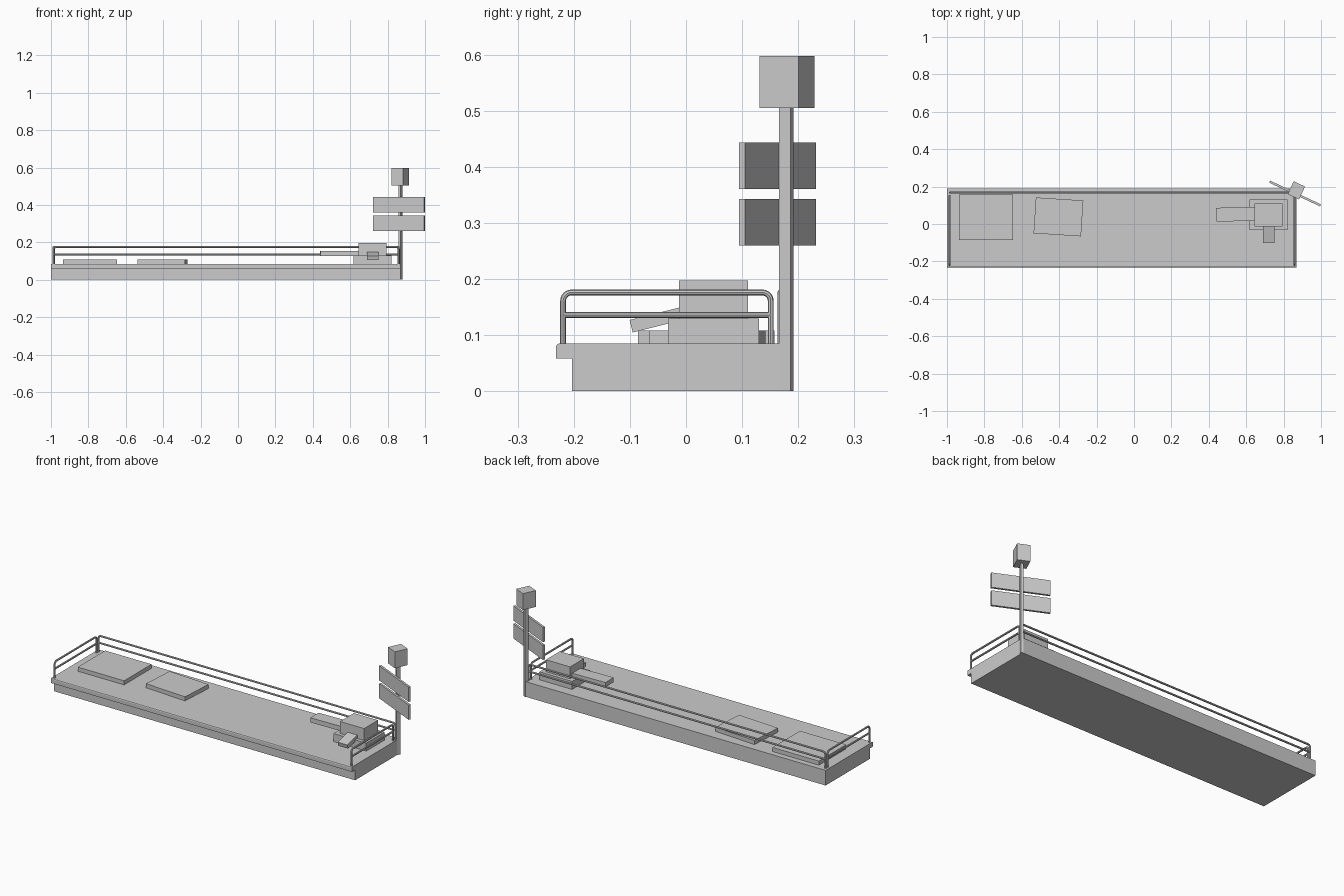
import bpy, bmesh, math
from mathutils import Vector, Matrix

if "Cube" in bpy.data.objects:
    bpy.data.objects.remove(bpy.data.objects["Cube"])

def add_mesh(name, bm):
    bmesh.ops.recalc_face_normals(bm, faces=bm.faces)
    me = bpy.data.meshes.new(name)
    bm.to_mesh(me)
    bm.free()
    ob = bpy.data.objects.new(name, me)
    bpy.context.collection.objects.link(ob)
    return ob

def box(name, center, size, rot=(0, 0, 0)):
    bm = bmesh.new()
    bmesh.ops.create_cube(bm, size=1, matrix=Matrix.Diagonal((*size, 1)))
    ob = add_mesh(name, bm)
    ob.location = center
    ob.rotation_euler = [math.radians(a) for a in rot]
    return ob

def extrude_x(name, profile, x0, x1):
    bm = bmesh.new()
    face = bm.faces.new([bm.verts.new((x0, y, z)) for y, z in profile])
    new = bmesh.ops.extrude_face_region(bm, geom=[face])["geom"]
    bmesh.ops.translate(bm, vec=(x1 - x0, 0, 0),
                        verts=[v for v in new if isinstance(v, bmesh.types.BMVert)])
    return add_mesh(name, bm)

def tube(name, paths, r=0.0052):
    cu = bpy.data.curves.new(name, 'CURVE')
    cu.dimensions = '3D'
    cu.bevel_depth = r
    cu.bevel_resolution = 2
    cu.use_fill_caps = True
    for pts in paths:
        sp = cu.splines.new('POLY')
        sp.points.add(len(pts) - 1)
        for p, co in zip(sp.points, pts):
            p.co = (*co, 1)
    ob = bpy.data.objects.new(name, cu)
    bpy.context.collection.objects.link(ob)
    bpy.ops.object.select_all(action='DESELECT')
    bpy.context.view_layer.objects.active = ob
    ob.select_set(True)
    bpy.ops.object.convert(target='MESH')
    bpy.ops.object.shade_smooth_by_angle(angle=math.radians(40))

def railing(name, a, b, z0=0.084, z1=0.176, zm=0.136, r=0.015):
    # hoop with rounded top corners plus a middle bar
    a, b = Vector((*a, 0)), Vector((*b, 0))
    d = (b - a).normalized()
    up = Vector((0, 0, 1))
    def corner(base, direction):
        c = base + direction * r + up * (z1 - r)
        return [c - direction * r * math.cos(t) + up * r * math.sin(t)
                for t in (i * math.pi / 12 for i in range(7))]
    hoop = [a + up * z0] + corner(a, d) + corner(b, -d)[::-1] + [b + up * z0]
    tube(name, [hoop, [a + up * zm, b + up * zm]])

# Platform with overhanging, bevelled front lip
extrude_x("platform", [(-0.203, 0), (0.189, 0), (0.189, 0.085), (-0.226, 0.085),
                       (-0.230, 0.083), (-0.232, 0.079), (-0.232, 0.058),
                       (-0.203, 0.058)], -1.0, 0.87)

# Railings on both ends and along the back
railing("left_railing", (-0.986, -0.219), (-0.986, 0.151))
railing("right_railing", (0.858, -0.219), (0.858, 0.151))
railing("back_railing", (-0.984, 0.168), (0.860, 0.168))

# Floor pads
box("large_pad", (-0.792, 0.036, 0.096), (0.288, 0.243, 0.024))
box("small_pad", (-0.404, 0.038, 0.096), (0.254, 0.192, 0.024), (0, 0, -3.7))

# Machine with two chutes
box("machine_base", (0.718, 0.049, 0.107), (0.203, 0.163, 0.046))
box("machine_body", (0.718, 0.049, 0.163), (0.150, 0.123, 0.068))
box("side_chute", (0.543, 0.052, 0.141), (0.205, 0.074, 0.026), (0, 0, 1.5))
box("front_chute", (0.720, -0.053, 0.127), (0.060, 0.092, 0.023), (14, 0, 0))

# Corner sign post with lamp box and two boards
TURN = (0, 0, -25)
box("sign_post", (0.868, 0.179, 0.254), (0.014, 0.022, 0.508), TURN)
box("lamp_box", (0.868, 0.180, 0.551), (0.067, 0.076, 0.092), TURN)
for i, z in enumerate((0.301, 0.4015)):
    box(f"sign_board_{i + 1}", (0.861, 0.163, z), (0.30, 0.012, 0.083), TURN)
